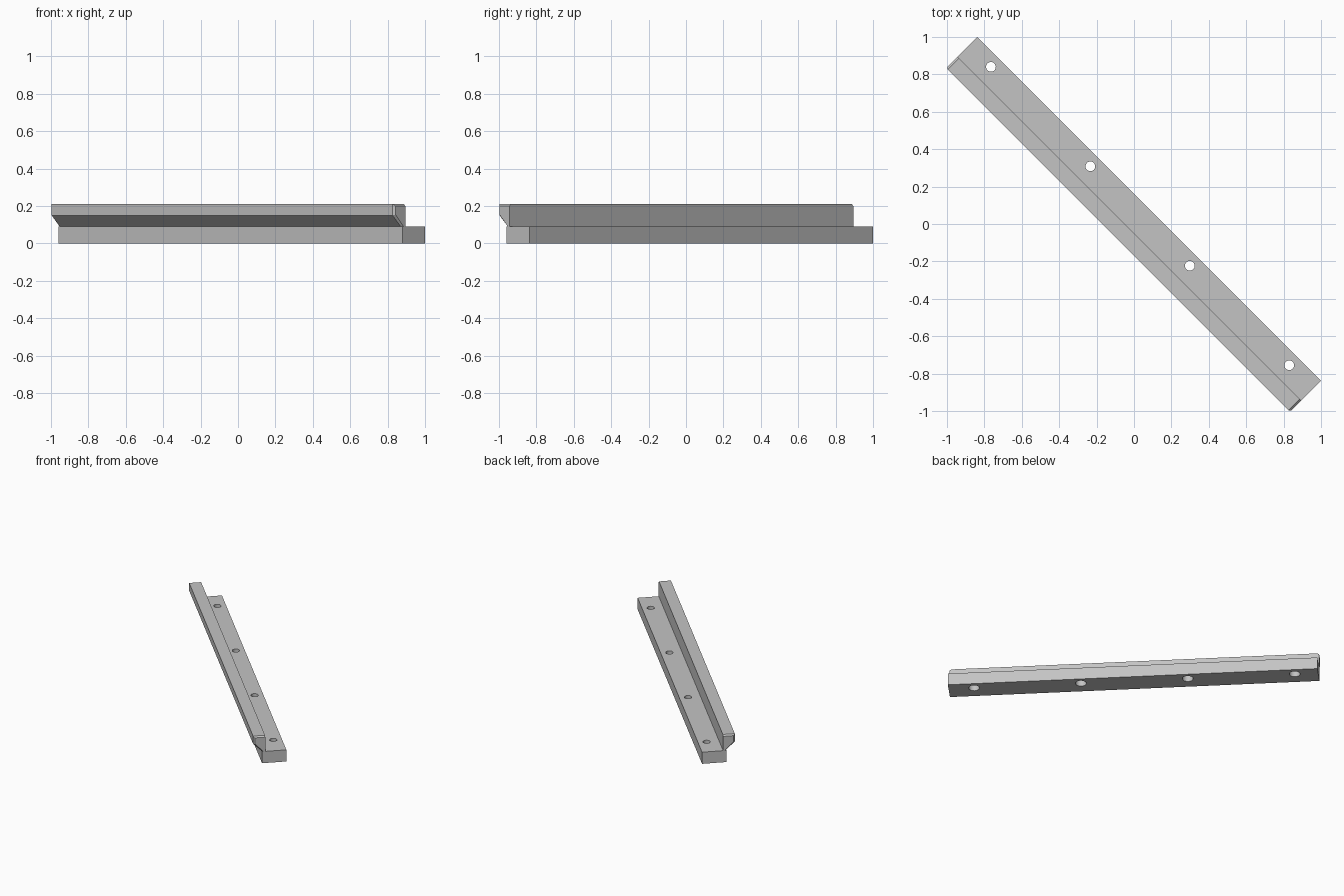
import bpy, bmesh, math
from mathutils import Matrix

if "Cube" in bpy.data.objects:
    bpy.data.objects.remove(bpy.data.objects["Cube"])

TURN = Matrix.Rotation(math.radians(-45), 4, 'Z')   # bar runs back-left to front-right
HALF = 1.30                                         # half the bar length

metal = bpy.data.materials.new("grey_metal")
metal.diffuse_color = (0.55, 0.55, 0.55, 1)
metal.use_nodes = True
metal.node_tree.nodes["Principled BSDF"].inputs["Base Color"].default_value = metal.diffuse_color


def finish(name, bm):
    bmesh.ops.recalc_face_normals(bm, faces=bm.faces)
    mesh = bpy.data.meshes.new(name)
    bm.to_mesh(mesh)
    bm.free()
    obj = bpy.data.objects.new(name, mesh)
    bpy.context.collection.objects.link(obj)
    mesh.materials.append(metal)
    obj.matrix_world = TURN
    return obj


def loft(name, sections):
    """Join (position, profile) sections along the bar into a closed solid."""
    bm = bmesh.new()
    rings = [[bm.verts.new((x, y, z)) for y, z in prof] for x, prof in sections]
    n = len(rings[0])
    for a, b in zip(rings, rings[1:]):
        for i in range(n):
            j = (i + 1) % n
            bm.faces.new((a[i], a[j], b[j], b[i]))
    bm.faces.new(rings[0])
    bm.faces.new(rings[-1])
    return finish(name, bm)


def hole_cutter(name, radius, z0, z1):
    """Row of four cylinders along the bar."""
    bm = bmesh.new()
    for i in range(4):
        place = Matrix.Translation((-1.135 + 0.752 * i, 0.053, (z0 + z1) / 2))
        bmesh.ops.create_cone(bm, cap_ends=True, segments=32, radius1=radius,
                              radius2=radius, depth=z1 - z0, matrix=place)
    obj = finish(name, bm)
    obj.hide_render = True
    obj.hide_viewport = True
    return obj


# Mounting flange with counterbored screw holes
flange_profile = [(-0.058, 0), (0.115, 0), (0.115, 0.09), (-0.058, 0.09)]
flange = loft("mounting_flange", [(-HALF, flange_profile), (HALF, flange_profile)])
for cutter in (hole_cutter("screw_hole_cutter", 0.026, -0.05, 0.15),
               hole_cutter("counterbore_cutter", 0.038, -0.05, 0.05)):
    cut = flange.modifiers.new(cutter.name, 'BOOLEAN')
    cut.operation = 'DIFFERENCE'
    cut.solver = 'EXACT'
    cut.object = cutter

# Overhanging rail with a sloped underside and chamfered ends
full = [(-0.058, 0.09), (-0.12, 0.15), (-0.12, 0.21), (-0.035, 0.21), (-0.035, 0.09)]
inset = [(-0.048, 0.09), (-0.109, 0.154), (-0.109, 0.2), (-0.035, 0.2), (-0.035, 0.09)]
C = 0.011
loft("overhanging_rail", [(-HALF, inset), (-HALF + C, full), (HALF - C, full), (HALF, inset)])

# Smooth hole walls, crisp edges
bpy.context.view_layer.objects.active = flange
flange.select_set(True)
for mod in [m.name for m in flange.modifiers]:
    bpy.ops.object.modifier_apply(modifier=mod)
bpy.ops.object.shade_smooth_by_angle(angle=math.radians(30))
